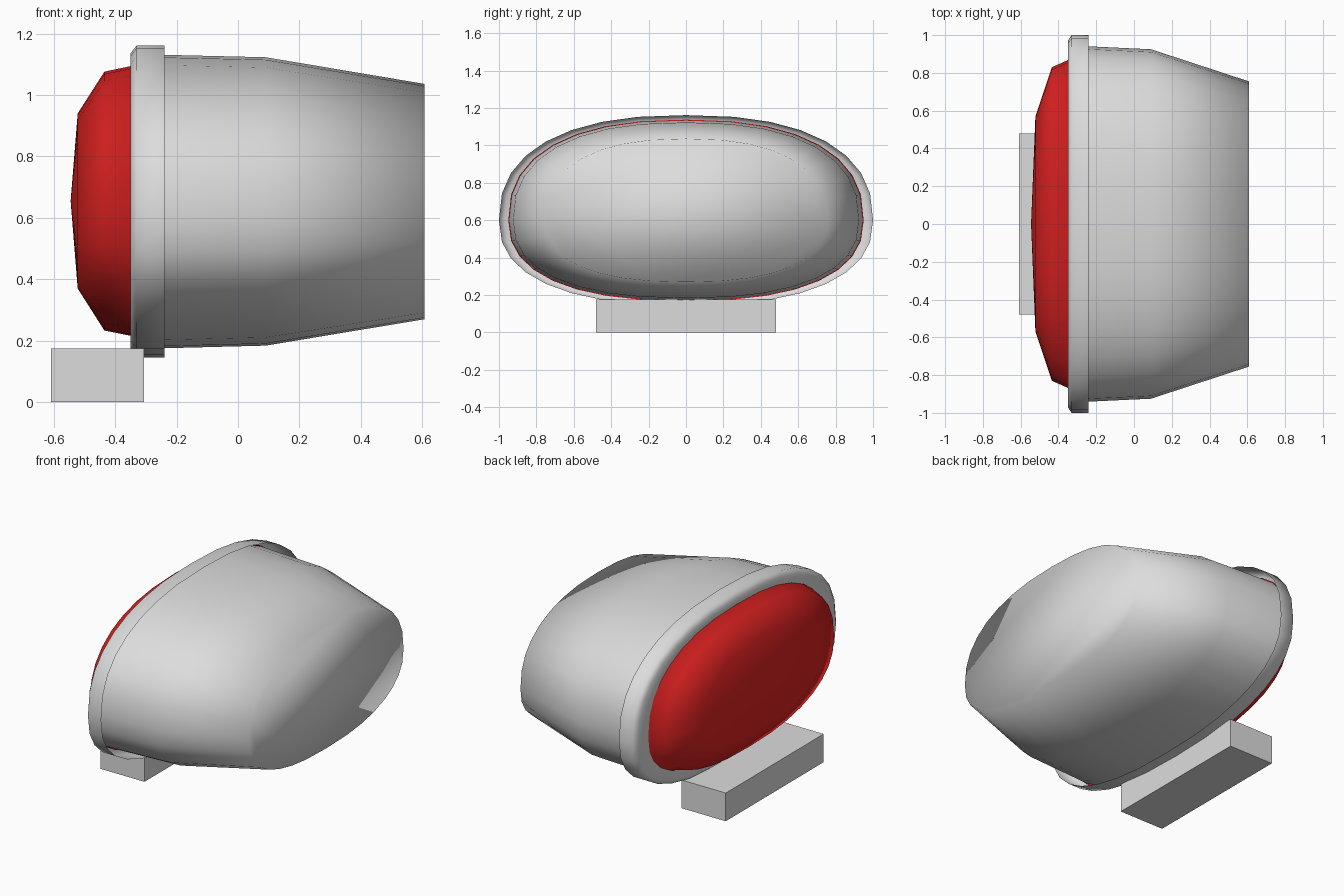
import bpy, bmesh
from math import cos, sin, pi, copysign

cube = bpy.data.objects.get("Cube")
if cube:
    bpy.data.objects.remove(cube, do_unlink=True)

SIDES = 32
MID_Z = 0.6
SQUARENESS = 2.4


def material(name, rgb):
    m = bpy.data.materials.new(name)
    m.use_nodes = True
    m.diffuse_color = (*rgb, 1)
    m.node_tree.nodes["Principled BSDF"].inputs["Base Color"].default_value = (*rgb, 1)
    return m


grey = material("light_grey", (0.72, 0.72, 0.72))
red = material("lens_red", (0.74, 0.016, 0.016))


def finish(name, bm, mat, smooth):
    bmesh.ops.recalc_face_normals(bm, faces=bm.faces)
    mesh = bpy.data.meshes.new(name)
    bm.to_mesh(mesh)
    bm.free()
    mesh.materials.append(mat)
    for p in mesh.polygons:
        p.use_smooth = smooth
    obj = bpy.data.objects.new(name, mesh)
    bpy.context.collection.objects.link(obj)
    return obj


def bulge(t):
    """Push a sine or cosine outward so the oval has fuller shoulders."""
    return copysign(abs(t) ** (2 / SQUARENESS), t)


def oval(bm, x, half_width, bottom, top):
    """Rounded loop across x, taller above the middle than below it."""
    loop = []
    for i in range(SIDES):
        a = 2 * pi * i / SIDES
        c, s = bulge(cos(a)), bulge(sin(a))
        rise = top - MID_Z if s > 0 else MID_Z - bottom
        loop.append(bm.verts.new((x, half_width * c, MID_Z + rise * s)))
    return loop


def loft(name, sections, mat, cap=False, tip=None):
    bm = bmesh.new()
    loops = [oval(bm, *s) for s in sections]
    for a, b in zip(loops, loops[1:]):
        for i in range(SIDES):
            j = (i + 1) % SIDES
            bm.faces.new((a[i], a[j], b[j], b[i]))
    if cap:
        bm.faces.new(loops[-1])
    if tip:
        point = bm.verts.new(tip)
        for i in range(SIDES):
            bm.faces.new((loops[-1][i], loops[-1][(i + 1) % SIDES], point))
    return finish(name, bm, mat, True)


# Tapered housing, closed at its narrow end: x, half width, bottom, top
loft("housing", [
    (-0.335, 0.945, 0.173, 1.133),
    (0.09, 0.925, 0.184, 1.123),
    (0.608, 0.755, 0.27, 1.036),
], grey, cap=True)

# Bevelled rim around the lens, a collar open towards the housing
loft("rim", [
    (-0.24, 1.0, 0.146, 1.162),
    (-0.33, 1.0, 0.146, 1.162),
    (-0.35, 0.97, 0.172, 1.135),
    (-0.35, 0.87, 0.215, 1.095),
], grey)

# Domed lens with a flange seated behind the rim
loft("lens", [
    (-0.34, 0.95, 0.168, 1.138),
    (-0.345, 0.87, 0.215, 1.095),
    (-0.435, 0.83, 0.233, 1.076),
    (-0.522, 0.57, 0.37, 0.94),
], red, tip=(-0.545, 0, 0.655))

# Mounting foot
bm = bmesh.new()
bmesh.ops.create_cube(bm, size=1)
for v in bm.verts:
    v.co.x = v.co.x * 0.303 - 0.4575
    v.co.y *= 0.96
    v.co.z = (v.co.z + 0.5) * 0.175
finish("mounting_foot", bm, grey, False)
